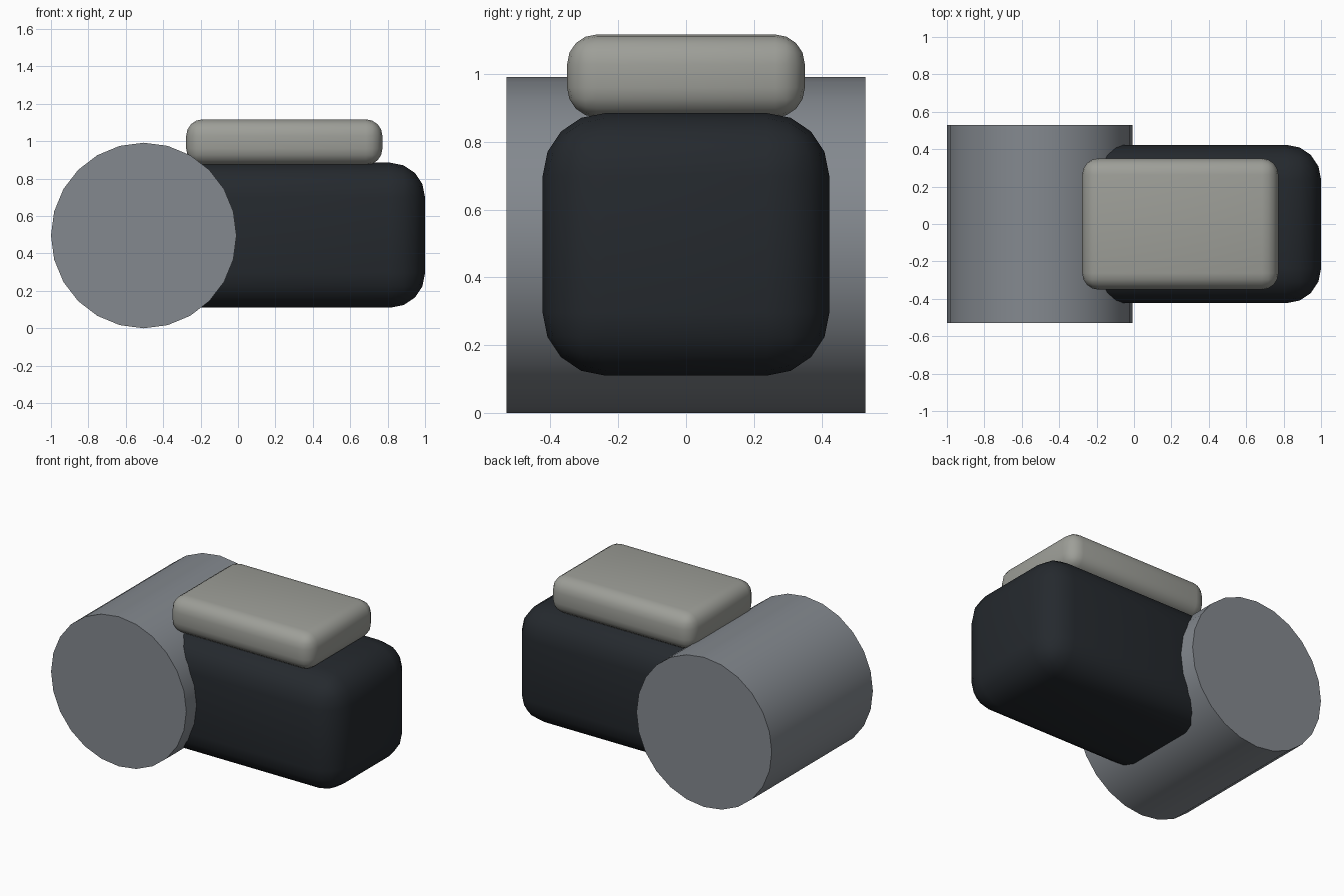
import bpy
import math

if "Cube" in bpy.data.objects:
    bpy.data.objects.remove(bpy.data.objects["Cube"])


def finish(obj, name, color):
    obj.name = name
    mat = bpy.data.materials.new(name + "_material")
    mat.diffuse_color = (*color, 1)
    mat.use_nodes = True
    mat.node_tree.nodes["Principled BSDF"].inputs["Base Color"].default_value = mat.diffuse_color
    obj.data.materials.append(mat)
    bpy.ops.object.shade_smooth_by_angle(angle=math.radians(35))


def rounded_box(name, low, high, radius, color):
    center = [(a + b) / 2 for a, b in zip(low, high)]
    bpy.ops.mesh.primitive_cube_add(size=1, location=center)
    obj = bpy.context.object
    obj.scale = [b - a for a, b in zip(low, high)]
    bpy.ops.object.transform_apply(location=False, rotation=False, scale=True)
    bevel = obj.modifiers.new("rounding", 'BEVEL')
    bevel.width = radius
    bevel.segments = 4
    bpy.ops.object.modifier_apply(modifier=bevel.name)
    finish(obj, name, color)


# Drum lying across the rear
bpy.ops.mesh.primitive_cylinder_add(
    vertices=24, radius=0.496, depth=1.06,
    location=(-0.504, 0, 0.496), rotation=(math.pi / 2, 0, 0))
finish(bpy.context.object, "drum", (0.23, 0.25, 0.275))

# Dark main body, running into the drum
rounded_box("body", (-0.4, -0.423, 0.11), (1.0, 0.423, 0.885), 0.185,
            (0.018, 0.022, 0.027))

# Pale pad on top of the body
rounded_box("top_pad", (-0.277, -0.351, 0.872), (0.772, 0.351, 1.117), 0.088,
            (0.34, 0.345, 0.315))
